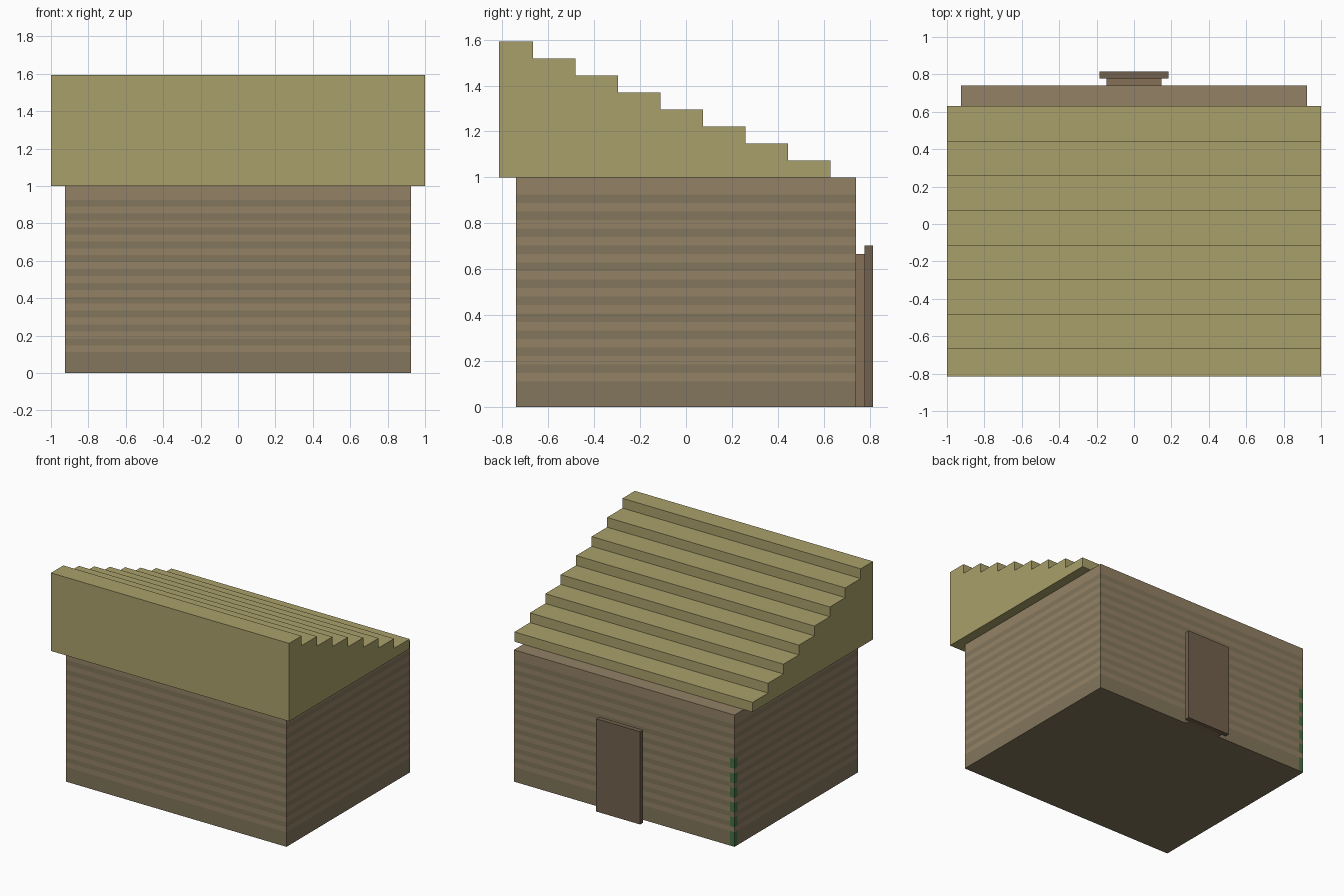
import bpy, bmesh

if "Cube" in bpy.data.objects:
    bpy.data.objects.remove(bpy.data.objects["Cube"])

U = 2 / 54  # one block unit of the grid the model is built on


def material(name, r, g, b):
    m = bpy.data.materials.new(name)
    m.diffuse_color = (*[(c / 255) ** 2.2 for c in (r, g, b)], 1)
    m.use_nodes = True
    m.node_tree.nodes["Principled BSDF"].inputs["Base Color"].default_value = m.diffuse_color
    return m


def add_object(name, bm, mats):
    bmesh.ops.recalc_face_normals(bm, faces=bm.faces)
    mesh = bpy.data.meshes.new(name)
    bm.to_mesh(mesh)
    bm.free()
    for m in mats:
        mesh.materials.append(m)
    obj = bpy.data.objects.new(name, mesh)
    bpy.context.collection.objects.link(obj)
    return obj


def block(x0, x1, y0, y1, z0, z1):
    bm = bmesh.new()
    bmesh.ops.create_cube(bm, size=1)
    for v in bm.verts:
        v.co = (U * (x1 if v.co.x > 0 else x0),
                U * (y1 if v.co.y > 0 else y0),
                U * (z1 if v.co.z > 0 else z0))
    return bm


light = material("light_wood", 146, 129, 101)
dark = material("dark_wood", 130, 117, 92)
green = material("moss", 72, 112, 72)
straw = material("roof_straw", 168, 159, 106)
frame = material("door_frame_wood", 132, 112, 88)
door = material("door_wood", 112, 97, 78)

# Walls: one block sliced into rows, striped by row, with a mossy back corner
bm = block(-25, 25, -20, 20, 0, 27)
cuts = [((0, 0, z * U), (0, 0, 1)) for z in range(3, 26)]
cuts += [((-24 * U, 0, 0), (1, 0, 0)), ((0, 19 * U, 0), (0, 1, 0))]
for co, no in cuts:
    bmesh.ops.bisect_plane(bm, geom=bm.verts[:] + bm.edges[:] + bm.faces[:],
                           plane_co=co, plane_no=no)
for f in bm.faces:
    c = f.calc_center_median() / U
    if abs(f.normal.z) > 0.5:
        f.material_index = 0 if c.z > 1 else 1
    elif c.x < -24 and c.y > 19 and c.z < 19 and int(c.z) % 3:
        f.material_index = 2
    else:
        row = int(c.z)
        f.material_index = 1 if row < 3 or (row % 2 == 0 and row < 25) else 0
add_object("walls", bm, [light, dark, green])

# Stepped roof: staircase profile extruded across the width
profile = [(-22, 27), (-22, 43)]
for i in range(8):
    y, z = -18 + 5 * i, 43 - 2 * i
    profile += [(y, z), (y, z - 2)]
bm = bmesh.new()
face = bm.faces.new([bm.verts.new((-27 * U, y * U, z * U)) for y, z in profile])
ext = bmesh.ops.extrude_face_region(bm, geom=[face], use_keep_orig=True)
bmesh.ops.translate(bm, vec=(54 * U, 0, 0),
                    verts=[g for g in ext["geom"] if isinstance(g, bmesh.types.BMVert)])
add_object("stepped_roof", bm, [straw])

# Door on the back wall
add_object("door_frame", block(-4, 4, 20, 21, 0, 18), [frame])
add_object("door_panel", block(-5, 5, 21, 22, 0, 19), [door])
